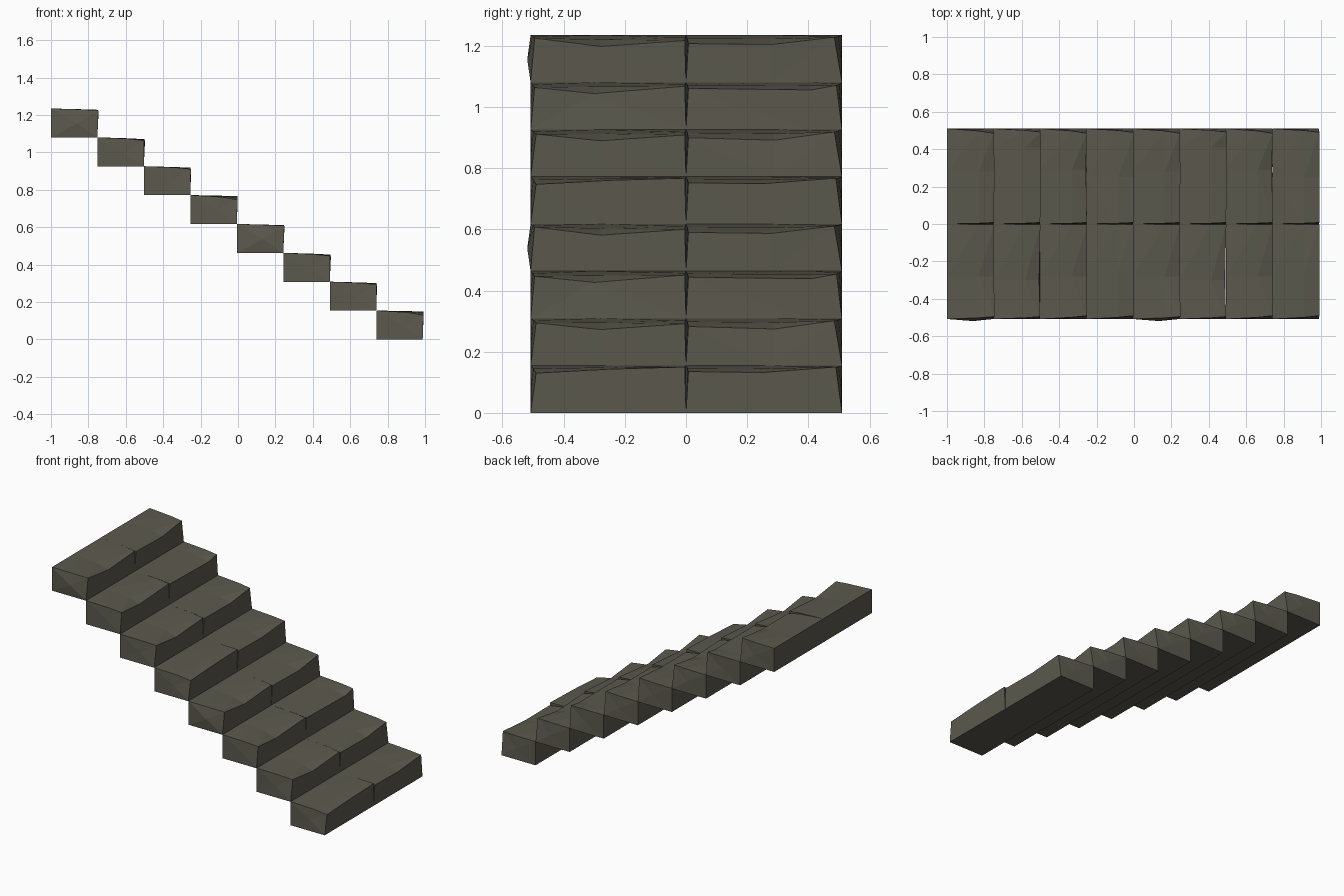
import bpy, bmesh

if "Cube" in bpy.data.objects:
    bpy.data.objects.remove(bpy.data.objects["Cube"])

RUN, RISE, DEPTH, HEIGHT = 0.2485, 0.1543, 0.25, 0.155

stone = bpy.data.materials.new("dark_stone")
stone.diffuse_color = (0.105, 0.10, 0.075, 1)
stone.use_nodes = True
stone.node_tree.nodes["Principled BSDF"].inputs["Base Color"].default_value = stone.diffuse_color

# Worn front edges: (y, front inset, front top height) for left and right stones,
# then the bulge position of the two outer ends. The pattern repeats every 4 steps.
VARIANTS = [
    ([(-0.495, 0.000, 0.145), (-0.28, 0.002, 0.118), (-0.004, 0.002, 0.137)],
     [(0.008, 0.003, 0.127), (0.28, 0.000, 0.124), (0.485, 0.003, 0.148)], -0.519, 0.508),
    ([(-0.495, 0.004, 0.138), (-0.30, 0.010, 0.118), (-0.004, 0.003, 0.142)],
     [(0.008, 0.004, 0.135), (0.41, 0.000, 0.130), (0.492, 0.002, 0.145)], -0.508, 0.505),
    ([(-0.49, 0.003, 0.140), (-0.28, 0.002, 0.118), (-0.004, 0.003, 0.137)],
     [(0.008, 0.003, 0.128), (0.29, 0.008, 0.120), (0.485, 0.004, 0.147)], -0.506, 0.509),
    ([(-0.49, 0.002, 0.130), (-0.25, 0.001, 0.143), (-0.004, 0.001, 0.150)],
     [(0.008, 0.002, 0.135), (0.25, 0.001, 0.132), (0.49, 0.002, 0.150)], -0.507, 0.508),
]


def stone_block(name, x0, z0, stations, bulge_y):
    """Loft worn cross-sections along y, with a bulging outer end."""
    bm = bmesh.new()
    rings = []
    for y, inset, top in stations:
        outer = abs(y) > 0.45
        inner = abs(y) < 0.05
        back_y = (0.51 if y > 0 else -0.508) if outer else (0 if inner else y)
        front_y = back_y
        mid_y = (y + back_y) / 2
        profile = [(0, back_y, 0), (DEPTH - 0.002, front_y, 0),
                   (DEPTH + 0.004 - inset, y, top),
                   (0.17, mid_y, (top + 2 * 0.152) / 3), (0, back_y, HEIGHT)]
        rings.append([bm.verts.new((x0 + a, b, z0 + c)) for a, b, c in profile])
    for r, s in zip(rings, rings[1:]):
        for k in range(5):
            n = (k + 1) % 5
            bm.faces.new((r[k], r[n], s[n], s[k]))
    # Inner joint face is flat, outer end is a shallow faceted fan
    for ring in (rings[0], rings[-1]):
        if abs(ring[2].co.y) < 0.05:
            bm.faces.new(ring)
        else:
            tip = bm.verts.new((x0 + 0.14, bulge_y, z0 + 0.075))
            for k in range(5):
                bm.faces.new((ring[k], ring[(k + 1) % 5], tip))
    # Facet the uneven quads of the treads and fronts
    bmesh.ops.triangulate(bm, faces=[f for f in bm.faces if len(f.verts) == 4])
    bmesh.ops.recalc_face_normals(bm, faces=bm.faces)
    mesh = bpy.data.meshes.new(name)
    bm.to_mesh(mesh)
    bm.free()
    mesh.materials.append(stone)
    bpy.context.collection.objects.link(bpy.data.objects.new(name, mesh))


# Eight steps descending toward +x, two stones each
for i in range(8):
    left, right, bulge_l, bulge_r = VARIANTS[i % 4]
    x0, z0 = -1 + i * RUN, (7 - i) * RISE
    stone_block(f"step_{i + 1}_left_stone", x0, z0, left, bulge_l)
    stone_block(f"step_{i + 1}_right_stone", x0, z0, right, bulge_r)
